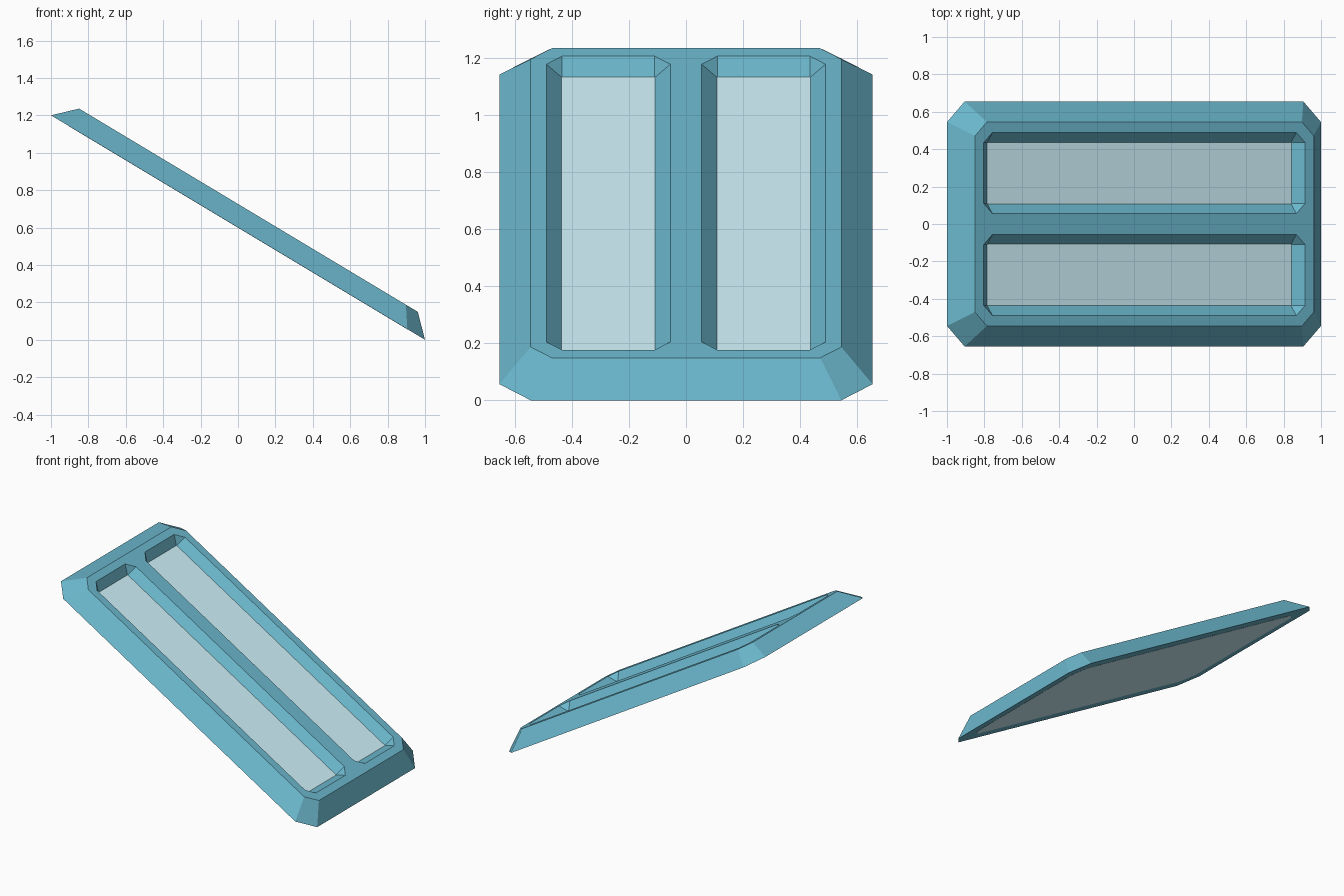
import bpy, bmesh, math

if "Cube" in bpy.data.objects:
    bpy.data.objects.remove(bpy.data.objects["Cube"])

HALF_U, HALF_Y, HEIGHT, BEVEL = 1.166, 0.655, 0.108, 0.11
PIT = 0.055                      # window bevel width
SHEET_Z = HEIGHT - 0.053


def material(name, color):
    m = bpy.data.materials.new(name)
    m.diffuse_color = color
    m.use_nodes = True
    m.node_tree.nodes["Principled BSDF"].inputs["Base Color"].default_value = m.diffuse_color
    return m


def ring(bm, cy, hu, hy, cut, z):
    """Rectangle with clipped corners, as eight vertices."""
    pts = [(hu, hy - cut), (hu - cut, hy), (cut - hu, hy), (-hu, hy - cut),
           (-hu, cut - hy), (cut - hu, -hy), (hu - cut, -hy), (hu, cut - hy)]
    return [bm.verts.new((u, cy + y, z)) for u, y in pts]


def bridge(bm, a, b):
    for i in range(8):
        j = (i + 1) % 8
        bm.faces.new((a[i], a[j], b[j], b[i]))


def finish(bm, name, mat):
    mesh = bpy.data.meshes.new(name)
    bm.to_mesh(mesh)
    bm.free()
    mesh.materials.append(mat)
    ob = bpy.data.objects.new(name, mesh)
    bpy.context.collection.objects.link(ob)
    # Lean the panel down towards +x
    ob.rotation_euler.y = math.atan(0.6)
    ob.location.z = 0.6
    return ob


# Frame: closed back, sloped outer walls, flat top with two bevelled openings
bm = bmesh.new()
base = ring(bm, 0, HALF_U, HALF_Y, 0.11, 0)
top = ring(bm, 0, HALF_U - BEVEL, HALF_Y - BEVEL, 0.074, HEIGHT)
bridge(bm, base, top)
bm.faces.new(base[::-1])
loops = [top]
for cy in (-0.2725, 0.2725):
    opening = ring(bm, cy, 1.002, 0.2175, PIT, HEIGHT)
    floor = ring(bm, cy, 1.002 - PIT, 0.2175 - PIT, 0, HEIGHT - 0.055)
    bridge(bm, opening, floor)
    loops.append(opening)
edges = [bm.edges.get((l[i], l[(i + 1) % 8])) for l in loops for i in range(8)]
bmesh.ops.triangle_fill(bm, use_beauty=True, edges=edges, normal=(0, 0, 1))
bmesh.ops.remove_doubles(bm, verts=bm.verts, dist=1e-4)
bmesh.ops.recalc_face_normals(bm, faces=bm.faces)
if sum(f.normal.z * f.calc_center_median().z for f in bm.faces) < 0:
    bmesh.ops.reverse_faces(bm, faces=bm.faces)
finish(bm, "window_frame", material("frame_blue", (0.147, 0.473, 0.605, 1)))

# Glass slab filling the frame, flush with its back
bm = bmesh.new()
low = ring(bm, 0, HALF_U - BEVEL, HALF_Y - BEVEL, 0.074, -0.001)
high = ring(bm, 0, HALF_U - BEVEL, HALF_Y - BEVEL, 0.074, SHEET_Z)
bridge(bm, low, high)
bm.faces.new(low[::-1])
bm.faces.new(high)
bmesh.ops.recalc_face_normals(bm, faces=bm.faces)
finish(bm, "glass_slab", material("pale_glass", (0.62, 0.88, 0.945, 1)))
